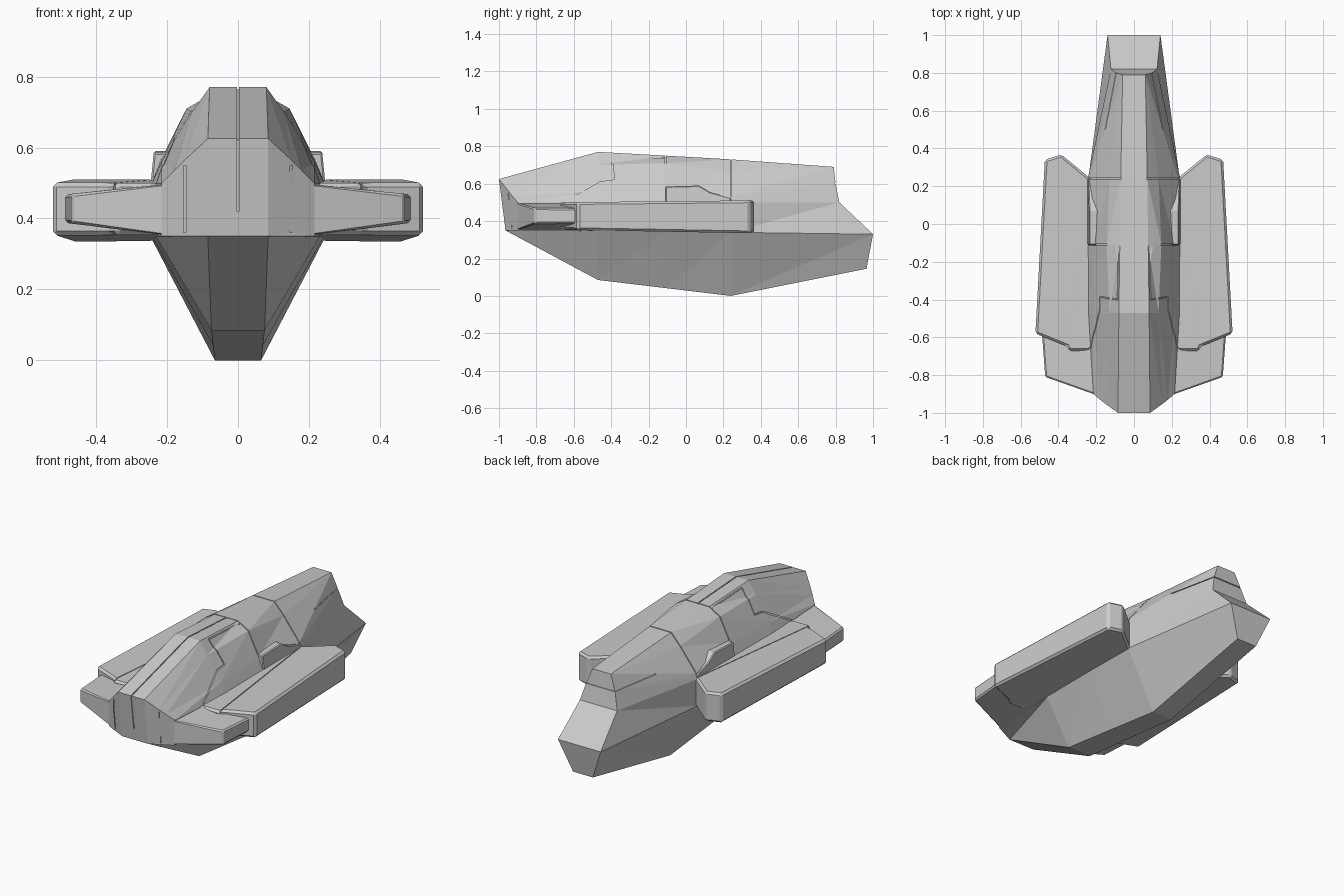
import bpy, bmesh, math
from mathutils import Vector, Matrix

if "Cube" in bpy.data.objects:
    bpy.data.objects.remove(bpy.data.objects["Cube"])


def make(name, verts, faces):
    bm = bmesh.new()
    vs = [bm.verts.new(v) for v in verts]
    for f in faces:
        bm.faces.new([vs[i] for i in f])
    bmesh.ops.remove_doubles(bm, verts=bm.verts, dist=1e-4)
    bmesh.ops.recalc_face_normals(bm, faces=bm.faces)
    me = bpy.data.meshes.new(name)
    bm.to_mesh(me)
    bm.free()
    ob = bpy.data.objects.new(name, me)
    bpy.context.collection.objects.link(ob)
    return ob


def modify(ob, kind, **props):
    m = ob.modifiers.new(kind, kind)
    for k, v in props.items():
        setattr(m, k, v)
    bpy.context.view_layer.objects.active = ob
    bpy.ops.object.modifier_apply(modifier=m.name)


def bevel(ob, width, angle=35):
    modify(ob, 'BEVEL', width=width, segments=1, limit_method='ANGLE',
           angle_limit=math.radians(angle))


def mirror(ob):
    modify(ob, 'MIRROR', use_axis=(True, False, False))


def subtract(ob, cutter):
    modify(ob, 'BOOLEAN', object=cutter, operation='DIFFERENCE', solver='EXACT')


def shrunken(ob, depth):
    core = ob.copy()
    core.data = ob.data.copy()
    bpy.context.collection.objects.link(core)
    core.hide_render = True
    normals = [v.normal.copy() for v in core.data.vertices]
    for v, n in zip(core.data.vertices, normals):
        v.co -= n * depth
    return core


def groove(ob, core, a, b, plane, w=0.006, span=1.3):
    """Shallow panel seam along a-b, projected through the part."""
    a, b = Vector(a), Vector(b)
    d = (b - a).normalized() * 0.5
    n = Vector((-d.y, d.x)) * w
    quad = [a - n, b - n, b + n, a + n]
    if plane == 'yz':
        verts = [(s, p.x, p.y) for s in (-span, span) for p in quad]
    elif plane == 'xz':
        verts = [(p.x, s, p.y) for s in (-span, 0) for p in quad]
    else:
        verts = [(p.x, p.y, s) for s in (0.42, 1) for p in quad]
    faces = [(0, 1, 2, 3), (4, 5, 6, 7)] + \
            [(i, (i + 1) % 4, (i + 1) % 4 + 4, i + 4) for i in range(4)]
    c = make("seam_cutter", verts, faces)
    c.hide_render = True
    subtract(c, core)
    subtract(ob, c)
    bpy.data.objects.remove(c)


def prism(name, outline, z_at):
    """Extrude an xy outline between the heights given by z_at(x, y)."""
    n = len(outline)
    verts = [(x, y, z_at(x, y)[k]) for k in (0, 1) for x, y in outline]
    faces = [tuple(range(n)), tuple(range(n, 2 * n))] + \
            [(i, (i + 1) % n, (i + 1) % n + n, i + n) for i in range(n)]
    return make(name, verts, faces)


# Hull: half sections from keel to spine, lofted from nose to tail
def station(y, pts):
    return [(x, y, z) for x, z in pts]


sections = [
    [(.085, -.965, .35), (.215, -.9, .35), (.215, -.9, .5), (.18, -.93, .535),
     (.15, -.953, .565), (.085, -1, .625)],
    station(-.47, [(.075, .085), (.23, .348), (.242, .5), (.215, .56), (.13, .70), (.08, .77)]),
    station(-.11, [(.07, .042), (.24, .345), (.245, .5), (.215, .57), (.145, .71), (.075, .75)]),
    station(.24, [(.065, 0), (.242, .34), (.245, .5), (.235, .53), (.13, .665), (.07, .73)]),
    [(.065, .965, .145), (.14, 1, .33), (.122, .82, .5), (.095, .8, .6),
     (.06, .79, .69), (.06, .79, .69)],
]
P = 6
verts, faces = [], []
for s in sections:
    verts += s + [(-x, y, z) for x, y, z in s]
for k in range(len(sections) - 1):
    a, b = k * 2 * P, (k + 1) * 2 * P
    for h in (0, P):
        for i in range(P - 1):
            p, q, r, t = a + h + i, a + h + i + 1, b + h + i + 1, b + h + i
            if k == 3 and i == P - 2:
                faces.append((p, q, r))
            else:
                faces += [(p, q, r), (p, r, t)]
    for i in (0, P - 1):
        faces.append((a + i, a + P + i, b + P + i, b + i))
faces += [tuple(range(P)), tuple(range(P, 2 * P)), (0, P - 1, 2 * P - 1, P)]
e = 8 * P
faces += [(e + i, e + i + 1, e + P + i + 1, e + P + i) for i in range(P - 2)]
hull = make("hull", verts, faces)
core = shrunken(hull, .007)

# Hull panel seams
steps = [(-.68, .49), (-.46, .615), (-.385, .625), (-.40, .755), (-.12, .738)]
for a, b in zip(steps, steps[1:]):
    groove(hull, core, a, b, 'yz')
for a, b in [((-.11, .5), (-.11, .9)), ((.24, .5), (.24, .9)), ((.5, .605), (.85, .6))]:
    groove(hull, core, a, b, 'yz')
groove(hull, core, (0, -1.1), (0, -.11), 'xy')
for s in (-1, 1):
    groove(hull, core, (.15 * s, .36), (.15 * s, .55), 'xz')
bpy.data.objects.remove(core)

# Front winglets
wing = prism("front_winglet",
             [(.19, -.905), (.215, -.9), (.47, -.81), (.487, -.58), (.19, -.55)],
             lambda x, y: (.35 + max(0, x - .215) * .14, .5 - max(0, x - .215) * .12))
bevel(wing, .008)
mirror(wing)

# Side pods
pod = prism("side_pod",
            [(.522, -.58), (.472, .34), (.385, .368), (.242, .25), (.2, .24),
             (.2, -.64), (.24, -.672), (.345, -.672), (.355, -.648)],
            lambda x, y: (.347 - .018 * (y + .3), .507 + .01 * y))
bevel(pod, .012)
pod_core = shrunken(pod, .006)
groove(pod, pod_core, (.245, .24), (.35, -.68), 'xy', .005)
bpy.data.objects.remove(pod_core)
mirror(pod)

# Vent housings between pod and cabin
prof = [(-.11, .49), (-.11, .585), (.07, .59), (.13, .555), (.24, .525), (.24, .49)]
n = len(prof)
vv = [(x - (z - .49) * .1, y, z) for x in (.16, .247) for y, z in prof]
vent = make("vent_housing", vv, [tuple(range(n)), tuple(range(n, 2 * n))] +
            [(i, (i + 1) % n, (i + 1) % n + n, i + n) for i in range(n)])
bevel(vent, .005)
mirror(vent)
